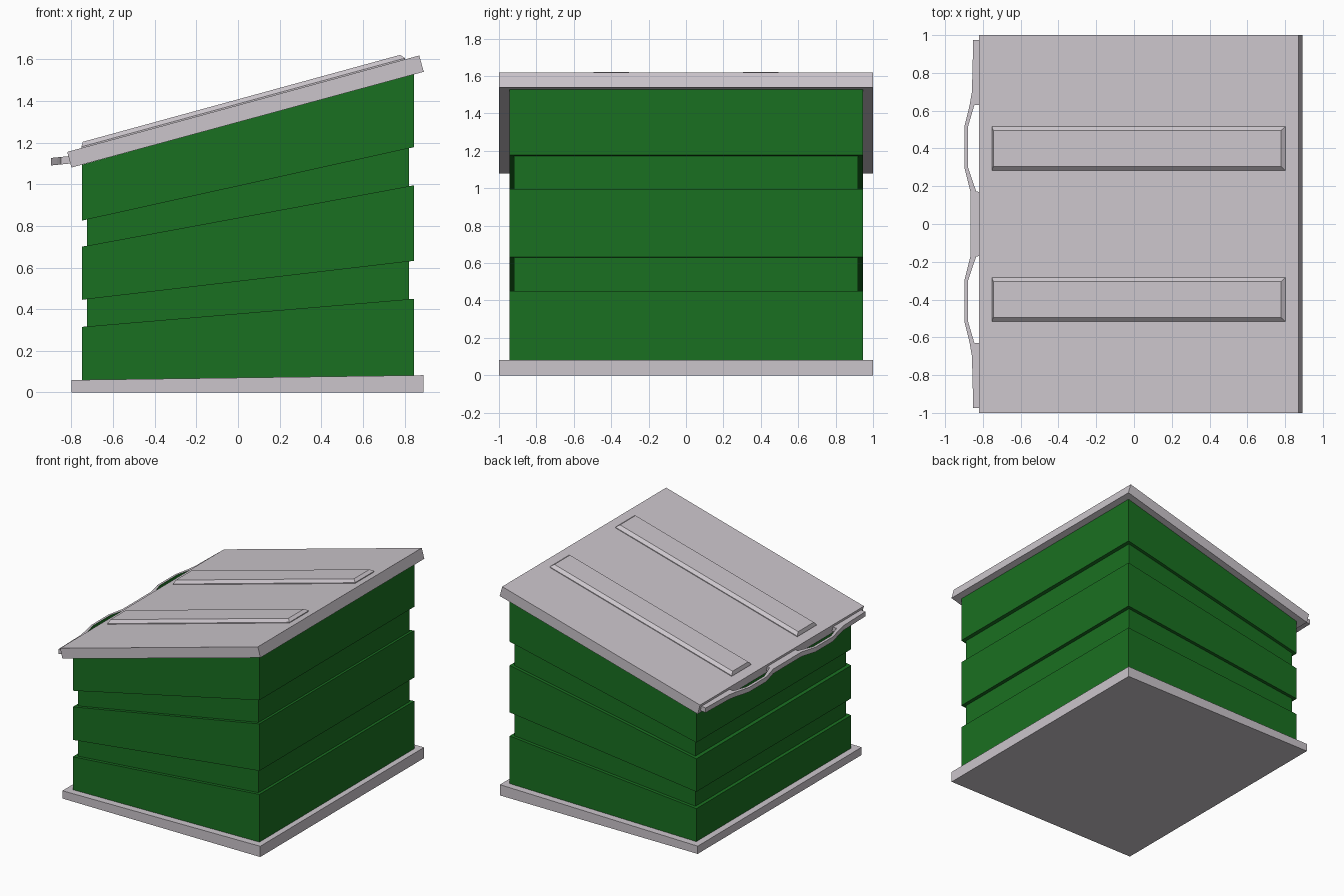
import bpy, bmesh

if "Cube" in bpy.data.objects:
    bpy.data.objects.remove(bpy.data.objects["Cube"])

green = bpy.data.materials.new("green")
green.diffuse_color = (0.01, 0.16, 0.015, 1)
green.use_nodes = True
green.node_tree.nodes["Principled BSDF"].inputs["Base Color"].default_value = green.diffuse_color
grey = bpy.data.materials.new("grey")
grey.diffuse_color = (0.6, 0.56, 0.6, 1)
grey.use_nodes = True
grey.node_tree.nodes["Principled BSDF"].inputs["Base Color"].default_value = grey.diffuse_color


def loft(name, rings, mat):
    """Skin a stack of equal-sized closed rings and cap both ends."""
    bm = bmesh.new()
    loops = [[bm.verts.new(p) for p in r] for r in rings]
    for a, b in zip(loops, loops[1:]):
        for i in range(len(a)):
            j = (i + 1) % len(a)
            bm.faces.new((a[i], a[j], b[j], b[i]))
    bm.faces.new(loops[0])
    bm.faces.new(loops[-1])
    bmesh.ops.recalc_face_normals(bm, faces=bm.faces)
    me = bpy.data.meshes.new(name)
    bm.to_mesh(me)
    bm.free()
    ob = bpy.data.objects.new(name, me)
    bpy.context.collection.objects.link(ob)
    me.materials.append(mat)
    return ob


def slope_ring(x0, x1, y0, y1, z):
    """Rectangle in plan lying on the sloping plane z(x)."""
    return [(x, y, z(x)) for x, y in ((x0, y0), (x1, y0), (x1, y1), (x0, y1))]


def line(xa, za, xb, zb):
    return lambda x: za + (zb - za) * (x - xa) / (xb - xa)


# base slab
loft("base", [slope_ring(-0.80, 0.89, -1, 1, lambda x: 0),
              slope_ring(-0.80, 0.89, -1, 1, line(-0.8, 0.06, 0.89, 0.083))], grey)

# body with two recessed bands, each level steeper than the last
levels = [(0.06, 0.08), (0.315, 0.45), (0.445, 0.632), (0.70, 0.995), (0.825, 1.178), (1.093, 1.53)]
rings = []
for k, (zl, zr) in enumerate(levels):
    z = line(-0.75, zl, 0.845, zr)
    outer = slope_ring(-0.75, 0.845, -0.945, 0.945, z)
    inner = slope_ring(-0.725, 0.82, -0.92, 0.92, z)
    if k in (1, 3):
        rings += [outer, inner]
    elif k in (2, 4):
        rings += [inner, outer]
    else:
        rings.append(outer)
loft("body", rings, green)

# tilted lid
lid_top = line(-0.82, 1.155, 0.87, 1.618)
loft("lid", [slope_ring(-0.80, 0.892, -1, 1, line(-0.80, 1.08, 0.892, 1.54)),
             slope_ring(-0.82, 0.87, -1, 1, lid_top)], grey)

# chamfered ribs on the lid
for name, c in (("rib_left", -0.4), ("rib_right", 0.4)):
    loft(name, [slope_ring(-0.752, 0.802, c - 0.117, c + 0.117, lambda x: lid_top(x) - 0.01),
                slope_ring(-0.752, 0.802, c - 0.117, c + 0.117, lambda x: lid_top(x) + 0.006),
                slope_ring(-0.745, 0.778, c - 0.095, c + 0.095, lambda x: lid_top(x) + 0.028)], grey)

# handle bar along the low edge: (y, inner x, outer x), bowed out at two grips
half = [(0.17, -0.805, -0.866), (0.171, -0.835, -0.866), (0.30, -0.879, -0.898),
        (0.515, -0.879, -0.898), (0.63, -0.845, -0.870), (0.631, -0.805, -0.870),
        (0.70, -0.805, -0.858), (0.975, -0.805, -0.851)]
stations = [(-y, a, b) for y, a, b in reversed(half)] + half
z_mid = line(-0.90, 1.108, -0.80, 1.118)
bar = loft("handle", [[(a, y, z_mid(a) - 0.018), (b, y, z_mid(b) - 0.018),
                       (b, y, z_mid(b) + 0.018), (a, y, z_mid(a) + 0.018)]
                      for y, a, b in stations], grey)

# inner grip faces are green
bar.data.materials.append(green)
for f in bar.data.polygons:
    if f.normal.x > 0.5 and f.center.x < -0.83:
        f.material_index = 1
